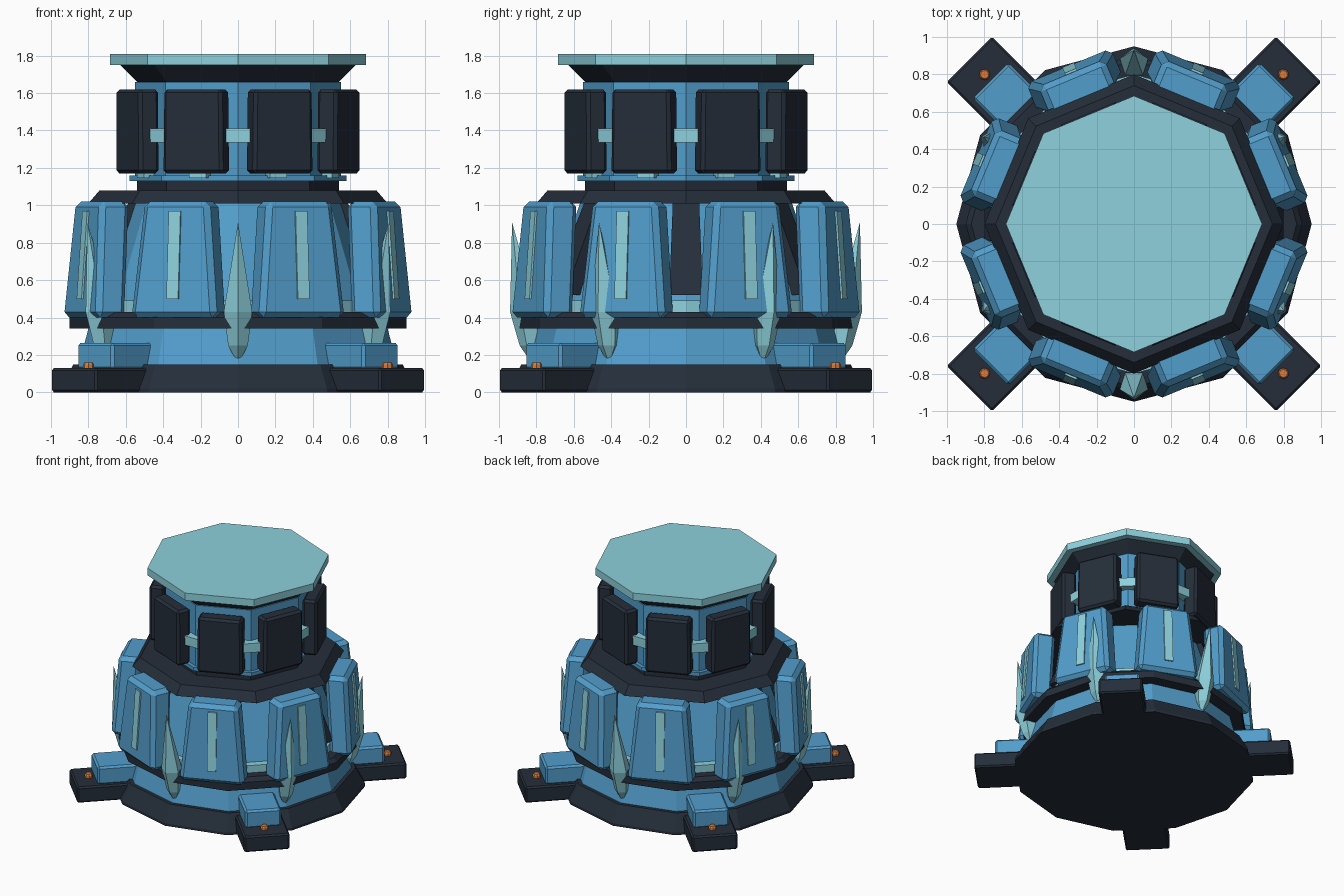
import bpy, bmesh
from math import radians, cos, sin
from mathutils import Matrix, Vector

if "Cube" in bpy.data.objects:
    bpy.data.objects.remove(bpy.data.objects["Cube"])


def material(name, rgb):
    m = bpy.data.materials.new(name)
    m.diffuse_color = (*rgb, 1)
    m.use_nodes = True
    m.node_tree.nodes["Principled BSDF"].inputs["Base Color"].default_value = m.diffuse_color
    return m


DARK = material("dark_navy", (0.018, 0.027, 0.042))
BLUE = material("steel_blue", (0.085, 0.34, 0.60))
CYAN = material("pale_cyan", (0.27, 0.64, 0.72))
ORANGE = material("orange", (0.75, 0.20, 0.04))


def finish(name, bm, mat, angle=0, bevel=0):
    bmesh.ops.recalc_face_normals(bm, faces=bm.faces[:])
    if bevel:
        bmesh.ops.bevel(bm, geom=bm.edges[:], offset=bevel, segments=1,
                        profile=0.5, affect='EDGES')
    bm.transform(Matrix.Rotation(radians(angle), 4, 'Z'))
    me = bpy.data.meshes.new(name)
    bm.to_mesh(me)
    bm.free()
    ob = bpy.data.objects.new(name, me)
    me.materials.append(mat)
    bpy.context.collection.objects.link(ob)
    return ob


def lathe(name, profile, sides, mat, angle=0, lean=(0, 0), squash=1):
    """Stack of polygon rings from (radius, z) pairs, faceted.
    lean = x offset at the bottom and the top."""
    bm = bmesh.new()
    z0, z1 = profile[0][1], profile[-1][1]
    rings = []
    for r, z in profile:
        x = lean[0] + (lean[1] - lean[0]) * (z - z0) / (z1 - z0)
        n = sides if r else 1
        rings.append([bm.verts.new((x + squash * r * cos(radians(360 * i / n)),
                                    r * sin(radians(360 * i / n)), z))
                      for i in range(n)])
    for a, b in zip(rings, rings[1:]):
        for i in range(sides):
            j = (i + 1) % sides
            quad = [a[i % len(a)], a[j % len(a)], b[j % len(b)], b[i % len(b)]]
            bm.faces.new(list(dict.fromkeys(quad)))
    for ring in (rings[0], rings[-1]):
        if len(ring) > 2:
            bm.faces.new(ring)
    return finish(name, bm, mat, angle)


def block(name, bottom, top, mat, angle=0, bevel=0):
    """Tapered box; bottom/top = (inner radius, outer radius, half width, z)."""
    bm = bmesh.new()
    v = [[bm.verts.new(p) for p in ((a, -w, z), (b, -w, z), (b, w, z), (a, w, z))]
         for a, b, w, z in (bottom, top)]
    bm.faces.new(v[0])
    bm.faces.new(v[1])
    for i in range(4):
        j = (i + 1) % 4
        bm.faces.new((v[0][i], v[0][j], v[1][j], v[1][i]))
    return finish(name, bm, mat, angle, bevel)


# Base, lower body and belt
lathe("base_plinth", [(0.95, 0), (0.95, 0.02), (0.88, 0.15)], 12, DARK)
lathe("lower_body", [(0.85, 0.15), (0.80, 0.34)], 12, BLUE)
lathe("belt_ring", [(0.90, 0.34), (0.90, 0.40), (0.87, 0.43)], 12, DARK)

# Core behind the armour, with its glow ring and dark ribs
lathe("glow_ring", [(0.80, 0.42), (0.80, 0.49)], 12, CYAN)
lathe("core", [(0.74, 0.49), (0.56, 1.03)], 12, BLUE)
for k in range(6):
    block(f"core_rib_{k + 1}", (0.6, 0.80, 0.09, 0.52), (0.45, 0.58, 0.07, 1.03),
          DARK, 60 * k)

# Shoulder, neck and cap
lathe("shoulder", [(0.80, 1.01), (0.74, 1.08)], 8, DARK)
lathe("neck_foot", [(0.54, 1.08), (0.54, 1.13)], 8, DARK)
lathe("neck_lip", [(0.58, 1.13), (0.58, 1.16)], 8, BLUE)
lathe("neck", [(0.55, 1.16), (0.55, 1.66)], 8, BLUE)
lathe("cap_flare", [(0.54, 1.66), (0.63, 1.75)], 8, DARK)
lathe("cap_disc", [(0.685, 1.75), (0.685, 1.81)], 8, CYAN)

# Eight armour plates, neck plates and their light pieces
for k in range(8):
    a = 22.5 + 45 * k
    block(f"armour_plate_{k + 1}", (0.75, 0.917, 0.248, 0.40),
          (0.70, 0.872, 0.188, 1.02), BLUE, a, 0.03)
    block(f"armour_strip_{k + 1}", (0.86, 0.92, 0.034, 0.50),
          (0.84, 0.887, 0.034, 0.97), CYAN, a)
    block(f"neck_plate_{k + 1}", (0.525, 0.64, 0.173, 1.17),
          (0.525, 0.64, 0.168, 1.62), DARK, a, 0.018)
    block(f"neck_lamp_{k + 1}", (0.50, 0.565, 0.05, 1.145),
          (0.50, 0.565, 0.05, 1.18), CYAN, a)
    block(f"neck_link_{k + 1}", (0.50, 0.60, 0.065, 1.335),
          (0.50, 0.60, 0.065, 1.41), CYAN, 45 * k)

# Six crystals growing up behind the plates
for k in range(6):
    lathe(f"crystal_{k + 1}", [(0, 0.15), (0.055, 0.25), (0.08, 0.43), (0, 0.91)],
          5, CYAN, 30 + 60 * k, lean=(0.82, 0.93))

# Four diagonal feet with block and bolt
for k in range(4):
    a = 45 + 90 * k
    block(f"foot_{k + 1}", (0.75, 1.245, 0.172, 0), (0.75, 1.245, 0.172, 0.13),
          DARK, a, 0.012)
    block(f"foot_block_{k + 1}", (0.80, 1.085, 0.136, 0.12),
          (0.74, 1.085, 0.136, 0.265), BLUE, a, 0.015)
    lathe(f"foot_bolt_{k + 1}", [(0.03, 0.12), (0.03, 0.148), (0.022, 0.16)],
          8, ORANGE, a, lean=(1.13, 1.13))
